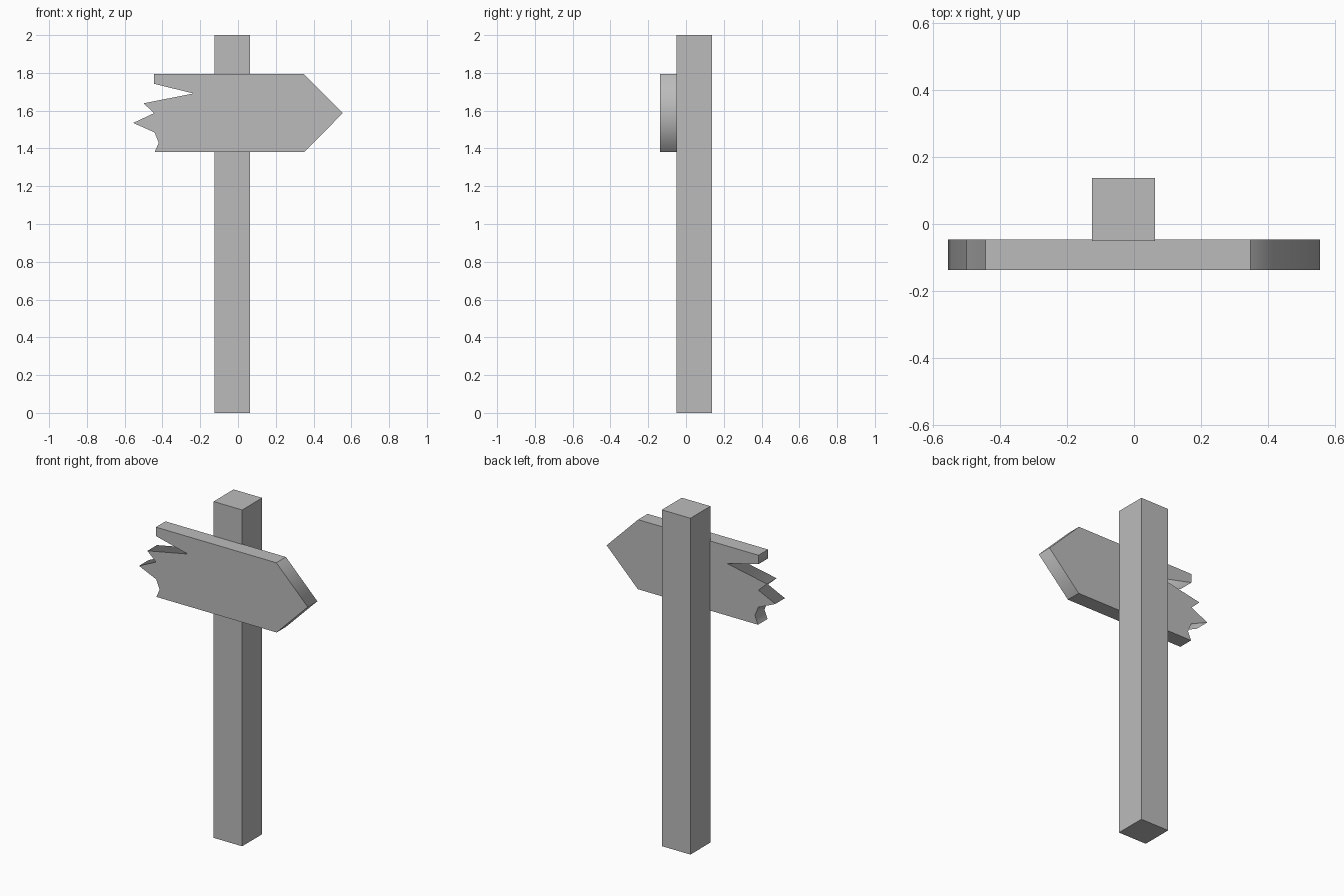
import bpy
import bmesh

cube = bpy.data.objects.get("Cube")
if cube:
    bpy.data.objects.remove(cube, do_unlink=True)

# Single weathered grey
GREY = (0.5, 0.5, 0.5, 1)
grey = bpy.data.materials.new("weathered_grey")
grey.use_nodes = True
grey.diffuse_color = GREY
grey.node_tree.nodes["Principled BSDF"].inputs["Base Color"].default_value = GREY


def extrude_outline(name, outline, y_front, y_back, smooth_points=()):
    """Extrude an x-z outline along y; edges at smooth_points are shaded soft."""
    bm = bmesh.new()
    front = bm.faces.new([bm.verts.new((x, y_front, z)) for x, z in outline])
    depth = y_back - y_front
    result = bmesh.ops.extrude_face_region(bm, geom=[front], use_keep_orig=True)
    moved = [v for v in result["geom"] if isinstance(v, bmesh.types.BMVert)]
    bmesh.ops.translate(bm, verts=moved, vec=(0, depth, 0))
    bmesh.ops.recalc_face_normals(bm, faces=bm.faces)
    for face in bm.faces:
        face.smooth = bool(smooth_points)
    for edge in bm.edges:
        a, b = (v.co for v in edge.verts)
        across = abs(a.y - b.y) > depth / 2
        soft = any(abs(a.x - x) + abs(a.z - z) < 0.001 for x, z in smooth_points)
        edge.smooth = across and soft
    mesh = bpy.data.meshes.new(name)
    bm.to_mesh(mesh)
    bm.free()
    mesh.materials.append(grey)
    obj = bpy.data.objects.new(name, mesh)
    bpy.context.collection.objects.link(obj)
    return obj


# Square post
extrude_outline("post", [(-0.125, 0), (0.063, 0), (0.063, 2), (-0.125, 2)],
                -0.051, 0.137)

# Arrow board: pointed at one end, splintered at the other
tip = [(0.555, 1.587)]
splinters = [(-0.42, 1.43), (-0.442, 1.485), (-0.555, 1.535), (-0.444, 1.587),
             (-0.5, 1.639), (-0.235, 1.691), (-0.444, 1.742)]
arrow = ([(-0.444, 1.795), (0.348, 1.795)] + tip
         + [(0.35, 1.381), (-0.441, 1.381)] + splinters)
extrude_outline("arrow_board", arrow, -0.137, -0.047, tip + splinters)
